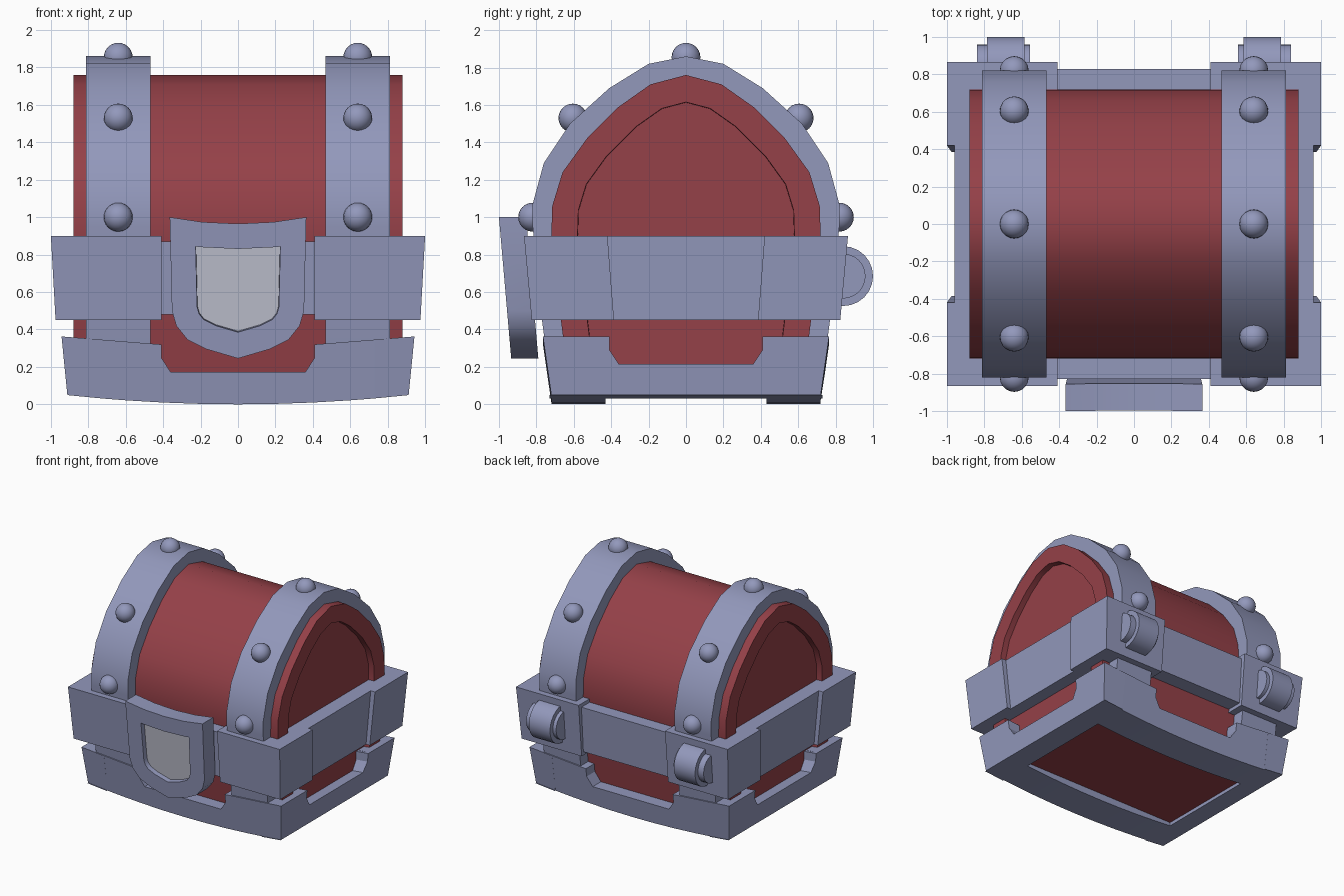
import bpy, bmesh, math

cube = bpy.data.objects.get("Cube")
if cube:
    bpy.data.objects.remove(cube, do_unlink=True)


def material(name, rgb):
    m = bpy.data.materials.new(name)
    m.use_nodes = True
    color = (*rgb, 1.0)
    m.diffuse_color = color
    m.node_tree.nodes["Principled BSDF"].inputs["Base Color"].default_value = color
    return m


STEEL = material("blue_steel", (0.29, 0.315, 0.50))
RED = material("red_wood", (0.30, 0.052, 0.065))
SILVER = material("pale_silver", (0.52, 0.53, 0.62))


def finish(name, bm, mats):
    me = bpy.data.meshes.new(name)
    bm.to_mesh(me)
    bm.free()
    for m in mats:
        me.materials.append(m)
    me.shade_smooth()
    me.set_sharp_from_angle(angle=math.radians(30))
    obj = bpy.data.objects.new(name, me)
    bpy.context.scene.collection.objects.link(obj)
    return obj


def prism(name, outline, axis, near, far, mats, recess=None, caps=(), bend=None):
    """Extrude an outline (u, z) along x or y; near and far may depend on z."""
    bm = bmesh.new()
    rings = []
    for end in (near, far):
        ring = []
        for u, z in outline:
            d = end(z) if callable(end) else end
            x, y = (d, u) if axis == "x" else (u, d)
            ring.append(bm.verts.new((x, y, z + (bend(x) if bend else 0))))
        rings.append(ring)
    ends = [bm.faces.new(r) for r in rings]
    n = len(outline)
    for i in range(n):
        j = (i + 1) % n
        bm.faces.new((rings[0][i], rings[0][j], rings[1][j], rings[1][i]))
    bmesh.ops.recalc_face_normals(bm, faces=bm.faces[:])
    # Optional sunken panel in the end caps
    for c in caps:
        width, depth = recess
        bmesh.ops.inset_region(bm, faces=[ends[c]], thickness=width, use_even_offset=True)
        bmesh.ops.inset_region(bm, faces=[ends[c]], thickness=0.002, depth=-depth,
                               use_even_offset=True)
        ends[c].material_index = len(mats) - 1
    return finish(name, bm, mats)


def mirrored(half):
    """Complete a left-right symmetric outline whose half runs bottom to top."""
    return half + [(-u, z) for u, z in reversed(half) if u > 0]


def ramp(low, high, z0, z1, sign=1):
    return lambda z: sign * (low + (high - low) * (z - z0) / (z1 - z0))


# Red chest body with sunken end panels
body = mirrored([(0.62, 0.06), (0.665, 0.42), (0.72, 0.9), (0.715, 1.06), (0.66, 1.24),
                 (0.53, 1.42), (0.36, 1.59), (0.19, 1.71), (0, 1.76)])
prism("chest_body", body, "x", -0.88, 0.88, [RED], recess=(0.14, 0.05), caps=(0, 1))

# Arched straps with domed rivets
strap = mirrored([(0.75, 0.3), (0.77, 0.45), (0.82, 0.95), (0.82, 1.07), (0.76, 1.29),
                  (0.62, 1.5), (0.41, 1.69), (0.2, 1.82), (0, 1.86)])
rivets = [(-0.82, 1.0), (-0.605, 1.53), (0, 1.855), (0.605, 1.53), (0.82, 1.0)]
for s, side in ((1, "left"), (-1, "right")):
    prism("strap_" + side, strap, "x", s * 0.467, s * 0.812, [STEEL])
    for i, (y, z) in enumerate(rivets):
        bm = bmesh.new()
        bmesh.ops.create_uvsphere(bm, u_segments=20, v_segments=12, radius=0.077)
        bmesh.ops.translate(bm, verts=bm.verts[:], vec=(s * 0.64, y, z))
        finish(f"rivet_{side}_{i + 1}", bm, [STEEL])

# Belt: recessed middle sections and flared corner blocks
LOW, HIGH = 0.45, 0.9
mid = [(-0.45, 0.48), (0.45, 0.48), (0.45, 0.87), (-0.45, 0.87)]
prism("belt_front_back", mid, "y", ramp(0.80, 0.83, LOW, HIGH, -1),
      ramp(0.80, 0.83, LOW, HIGH), [STEEL])
cross = [(-0.6, LOW), (0.6, LOW), (0.6, HIGH), (-0.6, HIGH)]
prism("belt_sides", cross, "x", ramp(0.94, 0.96, LOW, HIGH, -1),
      ramp(0.94, 0.96, LOW, HIGH), [STEEL])
for s, side in ((1, "left"), (-1, "right")):
    for t, end in ((-1, "front"), (1, "back")):
        block = [(t * 0.385, LOW), (t * 0.825, LOW), (t * 0.866, HIGH), (t * 0.42, HIGH)]
        prism(f"belt_corner_{end}_{side}", block, "x", s * 0.408,
              ramp(0.975, 1.0, LOW, HIGH, s), [STEEL])


# Base: notched walls with a gently bowed underside
def bow(x):
    return 0.05 * (x / 0.92) ** 2


TOP = 0.31


def wall(bottom, top):
    steps = (0, 0.2, 0.4, 0.6, 0.73, bottom)
    under = [(-u, 0) for u in reversed(steps)] + [(u, 0) for u in steps[1:]]
    notch = [(0.41, TOP), (0.41, 0.24), (0.36, 0.165)]
    upper = [(top, TOP)] + notch
    return under + upper + [(-u, z) for u, z in reversed(upper)]


for s, names in ((-1, ("front", "right")), (1, ("back", "left"))):
    prism("base_" + names[0], wall(0.912, 0.943), "y", s * 0.43,
          ramp(0.72, 0.765, 0, TOP, s), [STEEL], bend=bow)
    prism("base_" + names[1], wall(0.72, 0.765), "x", s * 0.73,
          ramp(0.912, 0.943, 0, TOP, s), [STEEL], bend=bow)

# Tilted shield-shaped lock plate with a silver panel
shield = mirrored([(0, 0.245), (0.17, 0.295), (0.27, 0.345), (0.33, 0.42), (0.353, 0.5),
                   (0.365, 1.0), (0.19, 0.974), (0, 0.965)])
prism("lock_shield", shield, "y", ramp(0.79, 0.855, 0.25, 1.0, -1),
      ramp(0.935, 1.0, 0.25, 1.0, -1), [STEEL, SILVER], recess=(0.135, 0.04), caps=(1,))


# Back hinges: a wide pin through a larger knuckle
def disc(y, z, r, n=24):
    return [(y + r * math.cos(math.tau * i / n), z + r * math.sin(math.tau * i / n))
            for i in range(n)]


for s, side in ((1, "left"), (-1, "right")):
    prism("hinge_knuckle_" + side, disc(0.84, 0.685, 0.16), "x", s * 0.585, s * 0.785, [STEEL])
    prism("hinge_pin_" + side, disc(0.84, 0.685, 0.12), "x", s * 0.555, s * 0.838, [STEEL])
